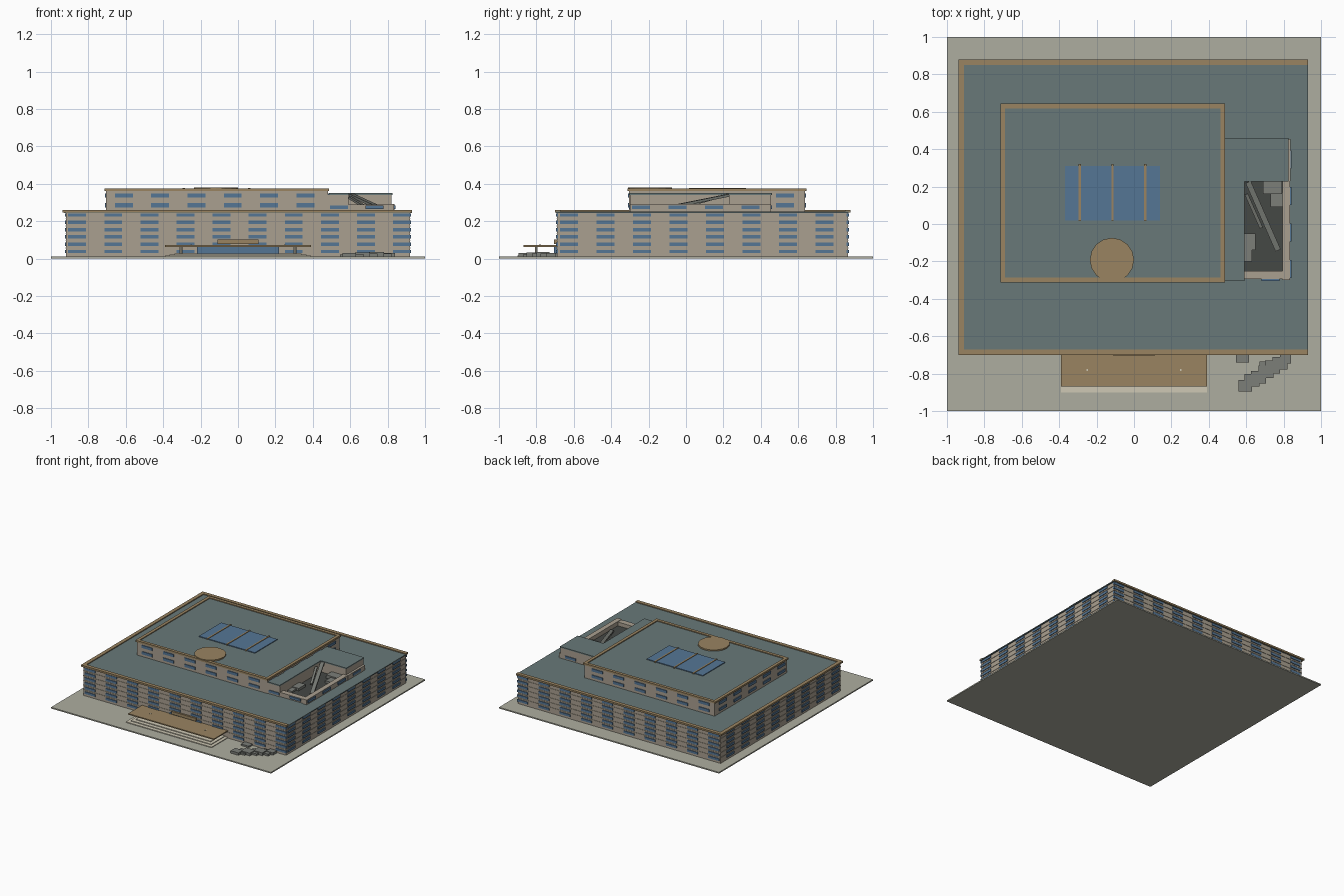
import bpy, bmesh
from mathutils import Vector, Matrix

if "Cube" in bpy.data.objects:
    bpy.data.objects.remove(bpy.data.objects["Cube"])


def mat(name, r, g, b):
    m = bpy.data.materials.new(name)
    m.diffuse_color = (r, g, b, 1)
    m.use_nodes = True
    m.node_tree.nodes["Principled BSDF"].inputs["Base Color"].default_value = m.diffuse_color
    return m


STONE = mat("stone", 0.40, 0.35, 0.28)
GOLD = mat("bronze", 0.32, 0.23, 0.12)
ROOF = mat("roof", 0.14, 0.19, 0.19)
GLASS = mat("glass", 0.09, 0.18, 0.30)
PAVE = mat("paving", 0.42, 0.42, 0.35)
PALE = mat("pale_stone", 0.62, 0.58, 0.46)
DARK = mat("charred", 0.06, 0.065, 0.06)
RUBBLE = mat("rubble", 0.20, 0.21, 0.19)


def finish(name, bm, m):
    me = bpy.data.meshes.new(name)
    bm.to_mesh(me)
    bm.free()
    me.materials.append(m)
    ob = bpy.data.objects.new(name, me)
    bpy.context.collection.objects.link(ob)
    return ob


def boxes(name, spans, m):
    """One object from boxes given as (x0, x1, y0, y1, z0, z1)."""
    bm = bmesh.new()
    for x0, x1, y0, y1, z0, z1 in spans:
        mx = Matrix.Translation(((x0 + x1) / 2, (y0 + y1) / 2, (z0 + z1) / 2))
        bmesh.ops.create_cube(bm, size=1, matrix=mx @ Matrix.Diagonal((x1 - x0, y1 - y0, z1 - z0, 1)))
    return finish(name, bm, m)


def cylinders(name, spots, r, z0, z1, sides, m):
    bm = bmesh.new()
    for x, y in spots:
        bmesh.ops.create_cone(bm, cap_ends=True, segments=sides, radius1=r, radius2=r, depth=z1 - z0,
                              matrix=Matrix.Translation((x, y, (z0 + z1) / 2)))
    return finish(name, bm, m)


def beam(name, a, b, w, h, m):
    a, b = Vector(a), Vector(b)
    d = b - a
    bm = bmesh.new()
    rot = d.to_track_quat('Y', 'Z').to_matrix().to_4x4()
    bmesh.ops.create_cube(bm, size=1, matrix=Matrix.Translation((a + b) / 2) @ rot
                          @ Matrix.Diagonal((w, d.length, h, 1)))
    return finish(name, bm, m)


def windows(x0, x1, y0, y1, xs, ys, zs, h, sides="FBLR"):
    """Window boxes standing slightly proud of the four walls."""
    out, w, p = [], 0.048, 0.006
    for z in zs:
        for x in xs:
            if "F" in sides:
                out.append((x - w, x + w, y0 - p, y0 + p, z - h, z + h))
            if "B" in sides:
                out.append((x - w, x + w, y1 - p, y1 + p, z - h, z + h))
        for y in ys:
            if "L" in sides:
                out.append((x0 - p, x0 + p, y - w, y + w, z - h, z + h))
            if "R" in sides:
                out.append((x1 - p, x1 + p, y - w, y + w, z - h, z + h))
    return out


def rim(x0, x1, y0, y1, z0, z1, t):
    return [(x0, x1, y0, y0 + t, z0, z1), (x0, x1, y1 - t, y1, z0, z1),
            (x0, x0 + t, y0 + t, y1 - t, z0, z1), (x1 - t, x1, y0 + t, y1 - t, z0, z1)]


# Site and main block
boxes("site_base", [(-1, 1, -1, 1, 0, 0.01)], PAVE)
boxes("main_block", [(-0.92, 0.92, -0.69, 0.865, 0.01, 0.247)], STONE)
boxes("main_roof", [(-0.93, 0.93, -0.695, 0.87, 0.245, 0.253)], ROOF)
boxes("main_parapet", rim(-0.938, 0.93, -0.70, 0.88, 0.246, 0.26, 0.03)[:3], GOLD)
rows = [0.038 + 0.039 * i for i in range(6)]
boxes("main_windows", windows(-0.92, 0.92, -0.69, 0.865, [-0.86 + 0.193 * i for i in range(10)],
                              [-0.625 + 0.195 * i for i in range(8)], rows, 0.009), GLASS)
boxes("floor_ledges", [(-0.923, 0.923, -0.693, 0.868, z + 0.017, z + 0.021) for z in rows[:5]], STONE)

# Upper block
boxes("upper_block", [(-0.705, 0.48, -0.305, 0.635, 0.25, 0.362)], STONE)
boxes("upper_roof", [(-0.70, 0.475, -0.30, 0.63, 0.36, 0.368)], ROOF)
boxes("upper_parapet", rim(-0.715, 0.487, -0.312, 0.643, 0.361, 0.375, 0.025), GOLD)
boxes("upper_windows", windows(-0.705, 0.48, -0.305, 0.635, [-0.61 + 0.194 * i for i in range(6)],
                               [-0.23 + 0.19 * i for i in range(5)], [0.285, 0.337], 0.011), GLASS)

# Roof skylight and round roof disc
boxes("skylight", [(-0.37, 0.14, 0.02, 0.31, 0.365, 0.374)], GLASS)
boxes("skylight_bars", [(x - 0.006, x + 0.006, 0.015, 0.32, 0.366, 0.378) for x in (-0.29, -0.115, 0.06)], GOLD)
cylinders("roof_disc", [(-0.118, -0.192)], 0.118, 0.366, 0.379, 16, GOLD)

# Broken side wing: solid L, low walls around an open pit
boxes("wing_body", [(0.475, 0.59, -0.30, 0.455, 0.25, 0.342), (0.59, 0.82, 0.23, 0.455, 0.25, 0.342)], STONE)
boxes("wing_roof", [(0.487, 0.592, -0.305, 0.46, 0.341, 0.35), (0.592, 0.825, 0.228, 0.46, 0.341, 0.35)], ROOF)
boxes("wing_low_walls", [(0.795, 0.835, -0.30, 0.23, 0.25, 0.292), (0.82, 0.838, 0.23, 0.455, 0.25, 0.292),
                         (0.59, 0.795, -0.295, -0.25, 0.25, 0.288)], STONE)
boxes("wing_windows", windows(0.475, 0.836, -0.299, 0.455, [0.54, 0.73], [-0.24, -0.045, 0.15, 0.345],
                              [0.275], 0.01, "FBR"), GLASS)
boxes("pit_floor", [(0.59, 0.80, -0.25, 0.23, 0.25, 0.257)], DARK)
beam("fallen_beam", (0.61, 0.225, 0.338), (0.77, -0.14, 0.265), 0.03, 0.014, RUBBLE)
beam("fallen_beam_small", (0.60, 0.16, 0.325), (0.68, -0.02, 0.275), 0.018, 0.012, RUBBLE)
boxes("pit_debris", [(0.69, 0.79, 0.16, 0.23, 0.255, 0.285), (0.73, 0.795, 0.09, 0.17, 0.255, 0.275),
                     (0.59, 0.65, -0.14, -0.05, 0.255, 0.277), (0.59, 0.63, -0.2, -0.12, 0.255, 0.27)], RUBBLE)

# Rubble at the foot of the front wall
debris = [(0.595, -0.865, 0.035, 0.03), (0.63, -0.835, 0.04, 0.024), (0.665, -0.82, 0.04, 0.032),
          (0.705, -0.79, 0.04, 0.026), (0.74, -0.765, 0.04, 0.034), (0.78, -0.745, 0.04, 0.026),
          (0.81, -0.72, 0.03, 0.03), (0.58, -0.71, 0.035, 0.022), (0.70, -0.76, 0.03, 0.02)]
boxes("ground_rubble", [(x - s, x + s, y - s * 0.85, y + s * 0.85, 0.009, z) for x, y, s, z in debris], RUBBLE)

# Entrance: steps, doors, columns, canopy and plain sign panel
boxes("entrance_steps", [(-0.39 + 0.025 * i, 0.39 - 0.025 * i, -0.90 + 0.03 * i, -0.69, 0.009, 0.016 + 0.006 * i)
                         for i in range(3)], PALE)
boxes("entrance_glass", [(-0.22, 0.22, -0.705, -0.68, 0.02, 0.064)], GLASS)
cylinders("canopy_columns", [(-0.305, -0.80), (0.305, -0.80)], 0.007, 0.02, 0.066, 8, PALE)
boxes("canopy", [(-0.39, 0.39, -0.87, -0.69, 0.063, 0.072)], GOLD)
boxes("canopy_lamps", [(x - 0.005, x + 0.005, -0.785, -0.775, 0.07, 0.075) for x in (-0.25, 0.25)], PALE)
boxes("sign_panel", [(-0.11, 0.11, -0.705, -0.688, 0.078, 0.102)], GOLD)
